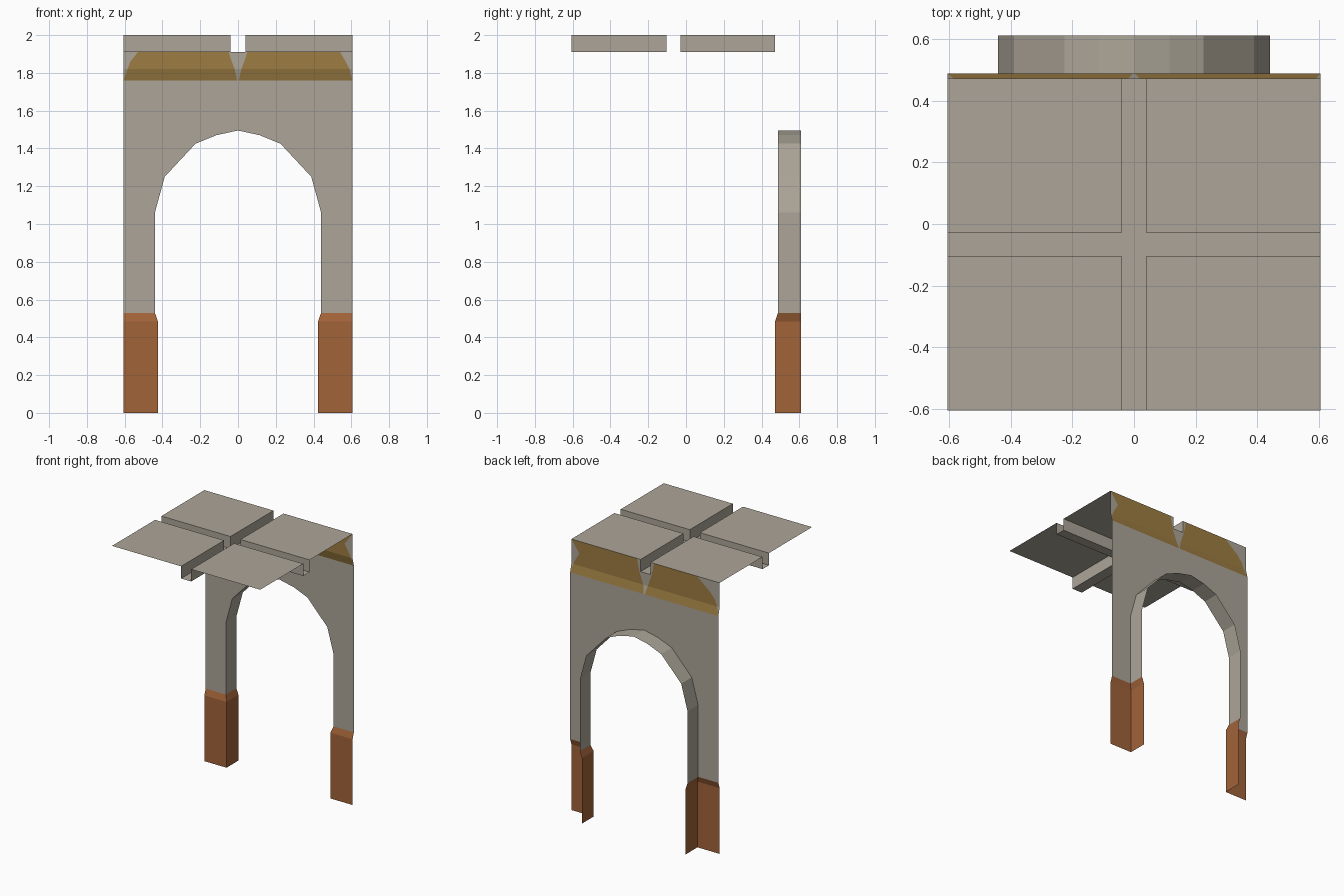
import bpy, bmesh

if "Cube" in bpy.data.objects:
    bpy.data.objects.remove(bpy.data.objects["Cube"])

W = 0.605                       # half width of the tile
Y_FACE, Y_WALL, Y_BACK = 0.472, 0.487, 0.61
Z_TOP, Z_GROOVE = 2.0, 1.91


def material(name, srgb):
    m = bpy.data.materials.new(name)
    m.diffuse_color = [((c / 255 + 0.055) / 1.055) ** 2.4 for c in srgb] + [1]
    m.use_nodes = True
    m.node_tree.nodes["Principled BSDF"].inputs["Base Color"].default_value = m.diffuse_color
    return m


STONE = material("grey_stone", (172, 165, 152))
GOLD = material("worn_gold", (157, 125, 66))
BROWN = material("rust_brown", (161, 99, 57))


def build(name, faces, mats):
    """faces: list of (corner points, material index)"""
    bm = bmesh.new()
    for pts, mi in faces:
        f = bm.faces.new([bm.verts.new(p) for p in pts])
        f.material_index = mi
    bmesh.ops.remove_doubles(bm, verts=bm.verts, dist=0.0005)
    bmesh.ops.dissolve_degenerate(bm, edges=bm.edges, dist=0.0005)
    bmesh.ops.recalc_face_normals(bm, faces=bm.faces)
    me = bpy.data.meshes.new(name)
    bm.to_mesh(me)
    bm.free()
    for m in mats:
        me.materials.append(m)
    ob = bpy.data.objects.new(name, me)
    bpy.context.collection.objects.link(ob)
    return ob


# Ceiling: four raised panels separated by a cross-shaped channel
xs = [-W, -0.041, 0.041, W]
ys = [-W, -0.103, -0.029, Y_FACE]
level = lambda i, j: Z_GROOVE if 1 in (i, j) else Z_TOP
faces = []
for i in range(3):
    for j in range(3):
        x0, x1, y0, y1, z = xs[i], xs[i + 1], ys[j], ys[j + 1], level(i, j)
        faces.append(([(x0, y0, z), (x1, y0, z), (x1, y1, z), (x0, y1, z)], 0))
        if i < 2 and level(i + 1, j) != z:      # channel side walls
            z2 = level(i + 1, j)
            faces.append(([(x1, y0, z), (x1, y1, z), (x1, y1, z2), (x1, y0, z2)], 0))
        if j < 2 and level(i, j + 1) != z:
            z2 = level(i, j + 1)
            faces.append(([(x0, y1, z), (x1, y1, z), (x1, y1, z2), (x0, y1, z2)], 0))
build("ceiling_panels", faces, [STONE])

# Frieze: gold band with worn ends; rows of (z, y, inner, outer right, outer left)
rows = [(2.00, Y_FACE, 0.070, 0.605, 0.42),
        (1.91, Y_FACE, 0.050, 0.540, 0.53),
        (1.86, Y_FACE, 0.033, 0.570, 0.57),
        (1.82, Y_FACE, 0.018, 0.590, 0.585),
        (1.76, Y_WALL, 0.004, 0.605, 0.605)]
faces = []
for k, (a, b) in enumerate(zip(rows, rows[1:])):
    centre = 0.041 if k == 0 else 0.0           # notch for the channel
    for s, col in ((1, 3), (-1, 4)):
        top = [centre, a[2], a[col], W]
        low = [centre, b[2], b[col], W]
        for n in range(3):
            quad = [(s * top[n], a[1], a[0]), (s * top[n + 1], a[1], a[0]),
                    (s * low[n + 1], b[1], b[0]), (s * low[n], b[1], b[0])]
            faces.append((quad, 1 if n == 1 else 0))
build("wall_frieze", faces, [STONE, GOLD])

# Arch wall and the arch lining behind it
arch = [(0.44, 0.53), (0.44, 1.06), (0.388, 1.25), (0.225, 1.425), (0.115, 1.47), (0, 1.495)]
wall, lining = [], []
for s in (1, -1):
    for (xa, za), (xb, zb) in zip(arch, arch[1:]):
        wall.append(([(s * xa, Y_WALL, za), (s * W, Y_WALL, za),
                      (s * W, Y_WALL, zb), (s * xb, Y_WALL, zb)], 0))
        lining.append(([(s * xa, Y_WALL, za), (s * xb, Y_WALL, zb),
                        (s * xb, Y_BACK, zb), (s * xa, Y_BACK, za)], 0))
wall.append(([(-W, Y_WALL, 1.495), (W, Y_WALL, 1.495), (W, Y_WALL, 1.76), (-W, Y_WALL, 1.76)], 0))
build("arch_wall", wall, [STONE])
build("arch_lining", lining, [STONE])

# Pillar bases: L-shaped in plan with a sloped top edge
base = [(0.424, Y_FACE, 0.0), (0.424, Y_FACE, 0.485), (0.44, Y_WALL, 0.53)]
for s, side in ((-1, "left"), (1, "right")):
    faces = []
    for (xa, ya, za), (xb, yb, zb) in zip(base, base[1:]):
        faces.append(([(s * xa, ya, za), (s * W, ya, za), (s * W, yb, zb), (s * xb, yb, zb)], 0))
        faces.append(([(s * xa, ya, za), (s * xb, yb, zb),
                       (s * xb, Y_BACK, zb), (s * xa, Y_BACK, za)], 0))
    build("pillar_base_" + side, faces, [BROWN])
